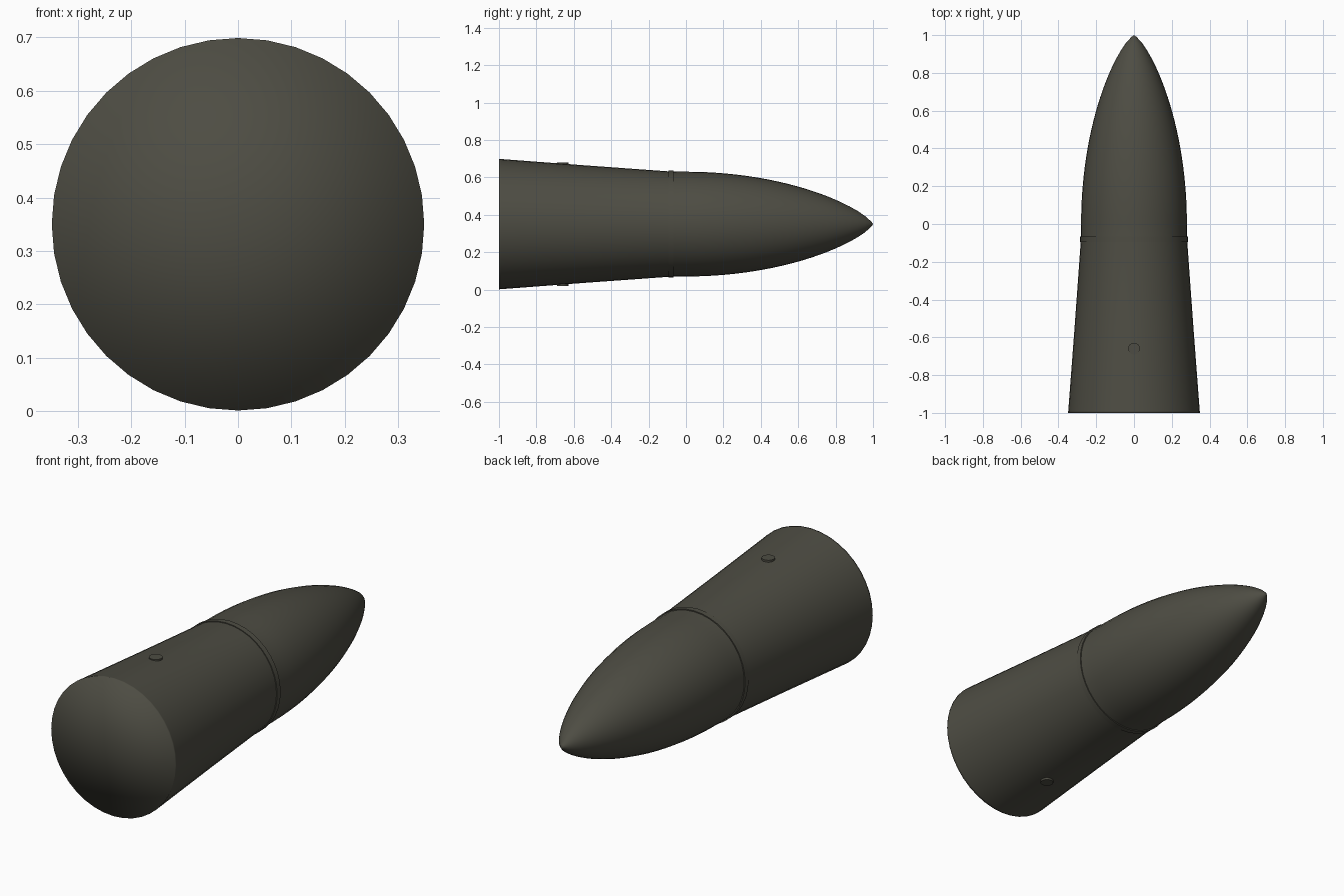
import bpy, bmesh, math
from mathutils import Matrix, Vector

if "Cube" in bpy.data.objects:
    bpy.data.objects.remove(bpy.data.objects["Cube"], do_unlink=True)

SIDES = 40
AXIS_Z = 0.35

olive = bpy.data.materials.new("dark_olive")
olive.use_nodes = True
colour = (0.075, 0.073, 0.056, 1)
olive.diffuse_color = colour
olive.node_tree.nodes["Principled BSDF"].inputs["Base Color"].default_value = colour


def finish(name, bm):
    bmesh.ops.recalc_face_normals(bm, faces=bm.faces[:])
    for face in bm.faces:
        face.smooth = True
    mesh = bpy.data.meshes.new(name)
    bm.to_mesh(mesh)
    bm.free()
    mesh.materials.append(olive)
    obj = bpy.data.objects.new(name, mesh)
    bpy.context.collection.objects.link(obj)
    return obj


def lathe(name, profile, closed=False):
    """Revolve (radius, y) points about the long axis; zero radius makes a pole."""
    bm = bmesh.new()
    rings = []
    for r, y in profile:
        if r == 0:
            rings.append([bm.verts.new((0, y, AXIS_Z))] * SIDES)
        else:
            angles = [math.tau * i / SIDES for i in range(SIDES)]
            rings.append([bm.verts.new((r * math.sin(a), y, AXIS_Z + r * math.cos(a)))
                          for a in angles])
    pairs = list(zip(rings, rings[1:]))
    if closed:
        pairs.append((rings[-1], rings[0]))
    for a, b in pairs:
        for i in range(SIDES):
            j = (i + 1) % SIDES
            bm.faces.new(dict.fromkeys((a[i], a[j], b[j], b[i])))
    return finish(name, bm)


def sharpen(obj, degrees):
    bpy.ops.object.select_all(action="DESELECT")
    obj.select_set(True)
    bpy.context.view_layer.objects.active = obj
    bpy.ops.object.shade_smooth_by_angle(angle=math.radians(degrees))


# Tapered body and pointed nose, with a softly shaded flat end
shell = [(0, -1), (0.349, -1), (0.348, -0.99), (0.314, -0.54), (0.281, -0.08)]
shell += [(0.28 * (1 - (i / 24) ** 2) ** 0.75, i / 24) for i in range(24)]
shell += [(0.012, 0.992), (0, 1)]
lathe("body_and_nose", shell)

# Raised joint band
band = lathe("joint_band", [(0.27, -0.094), (0.286, -0.094),
                            (0.286, -0.066), (0.27, -0.066)], closed=True)
sharpen(band, 30)

# Round studs above and below the body
for name, side in (("top_stud", 1), ("bottom_stud", -1)):
    bm = bmesh.new()
    place = Matrix.Translation(Vector((0, -0.66, AXIS_Z + side * 0.315)))
    bmesh.ops.create_cone(bm, cap_ends=True, segments=24, radius1=0.031,
                          radius2=0.031, depth=0.03, matrix=place)
    sharpen(finish(name, bm), 30)
